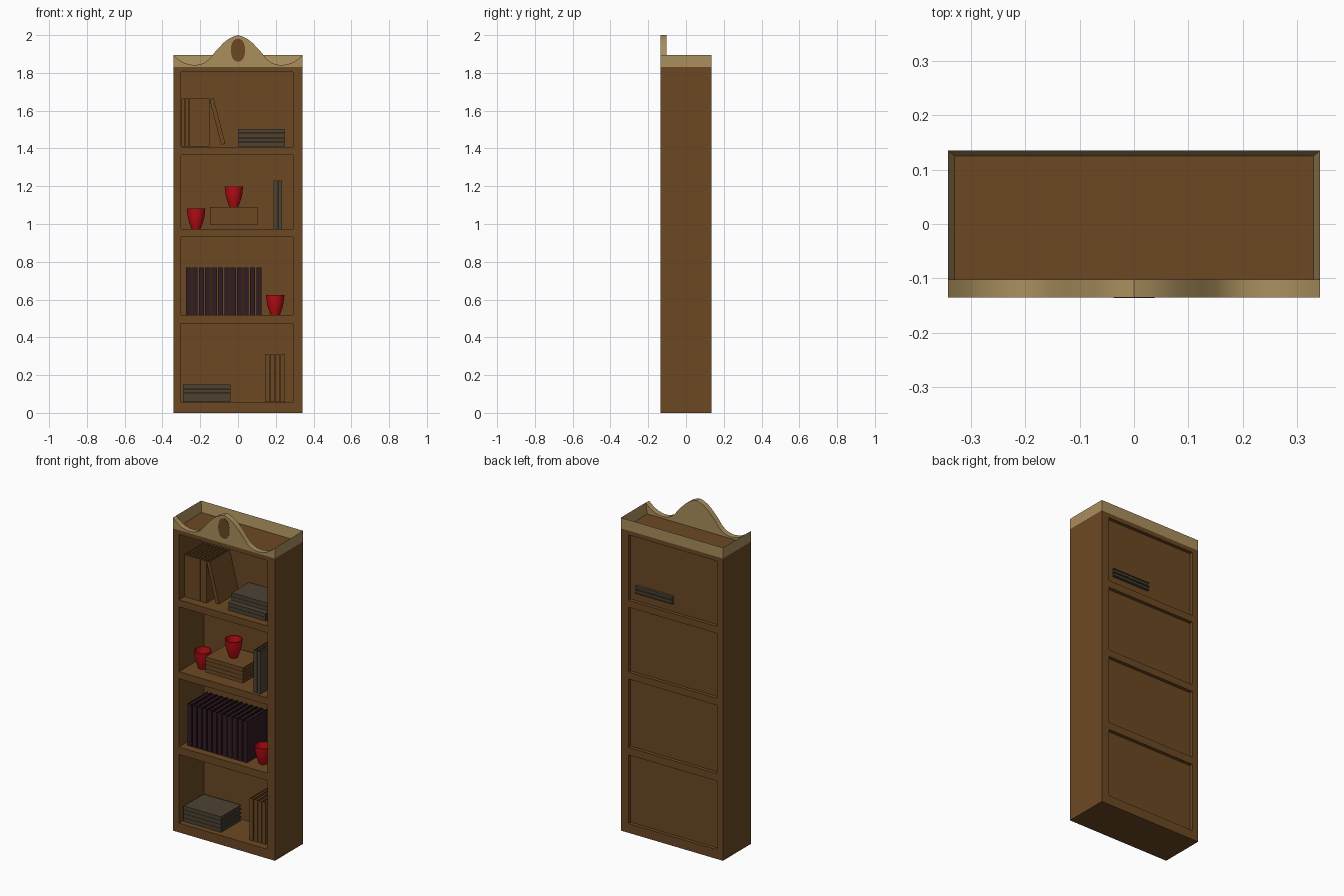
import bpy, bmesh, math
from mathutils import Matrix, Vector

if "Cube" in bpy.data.objects:
    bpy.data.objects.remove(bpy.data.objects["Cube"])


def material(name, rgb):
    m = bpy.data.materials.new(name)
    m.diffuse_color = (*rgb, 1)
    m.use_nodes = True
    m.node_tree.nodes["Principled BSDF"].inputs["Base Color"].default_value = m.diffuse_color
    return m


WOOD = material("brown wood", (0.150, 0.066, 0.017))
TAN = material("pale crown wood", (0.40, 0.275, 0.11))
GREY = material("grey book", (0.075, 0.055, 0.033))
MAROON = material("dark maroon book", (0.030, 0.011, 0.016))
RED = material("red glaze", (0.50, 0.004, 0.007))


def add_box(bm, lo, hi, matrix=Matrix()):
    lo, hi = Vector(lo), Vector(hi)
    size = Matrix.Diagonal((*(hi - lo), 1))
    bmesh.ops.create_cube(bm, size=1, matrix=matrix @ Matrix.Translation((lo + hi) / 2) @ size)


def finish(name, bm, mat, smooth=False):
    bmesh.ops.recalc_face_normals(bm, faces=bm.faces)
    me = bpy.data.meshes.new(name)
    bm.to_mesh(me)
    bm.free()
    me.materials.append(mat)
    ob = bpy.data.objects.new(name, me)
    bpy.context.collection.objects.link(ob)
    if smooth:
        bpy.ops.object.select_all(action='DESELECT')
        ob.select_set(True)
        bpy.context.view_layer.objects.active = ob
        bpy.ops.object.shade_smooth_by_angle(angle=math.radians(35))
    return ob


def extrude_profile(name, pts, y0, y1, mat, smooth=False):
    """Extrude an x-z outline from y0 to y1."""
    bm = bmesh.new()
    face = bm.faces.new([bm.verts.new((x, y0, z)) for x, z in pts])
    out = bmesh.ops.extrude_face_region(bm, geom=[face])
    verts = [v for v in out["geom"] if isinstance(v, bmesh.types.BMVert)]
    bmesh.ops.translate(bm, verts=verts, vec=(0, y1 - y0, 0))
    return finish(name, bm, mat, smooth)


W, D, H = 0.342, 0.135, 1.83       # half width, half depth, carcass height
LEFT, RIGHT = -0.301, 0.292        # opening sides

# Carcass: two sides and five boards
bm = bmesh.new()
add_box(bm, (-W, -D, 0), (LEFT, D, H))
add_box(bm, (RIGHT, -D, 0), (W, D, H))
for z0, z1 in ((0, .056), (.472, .517), (.931, .973), (1.366, 1.408), (1.804, H)):
    add_box(bm, (LEFT, -D, z0), (RIGHT, D, z1))
finish("carcass", bm, WOOD)

# Recessed back panel
bm = bmesh.new()
add_box(bm, (LEFT, .104, .03), (RIGHT, .114, 1.82))
finish("back_panel", bm, WOOD)

# Crown front board with ogee top edge, mirrored about x = 0
half = [(W, 1.894), (.32, 1.875), (.30, 1.861), (.28, 1.851), (.255, 1.844), (.228, 1.841),
        (.20, 1.845), (.175, 1.855), (.15, 1.875), (.125, 1.907), (.10, 1.935),
        (.075, 1.960), (.05, 1.980), (.025, 1.992)]
outline = ([(-W, H)] + [(-x, z) for x, z in half] + [(0, 2.0)]
           + half[::-1] + [(W, H)])
extrude_profile("crown_front", outline, -D, -.102, TAN, True)

# Leaf-shaped medallion
leaf = []
for s in (1, -1):
    for i in range(10):
        t = i / 10
        leaf.append((s * .038 * math.sin(math.pi * t) ** .85, 1.92 + s * .061 * math.cos(math.pi * t)))
extrude_profile("crown_medallion", leaf, -D - .001, -D + .004, WOOD)

# Crown rim: wedge section swept around the sides and back
bm = bmesh.new()
rings = []
for sx, y in ((-1, -.11), (-1, D), (1, D), (1, -.11)):
    inner_y = y - .010 if y > 0 else y
    rings.append([bm.verts.new(p) for p in ((sx * W, y, H), (sx * W, y, 1.895),
                                            (sx * (W - .012), inner_y, H))])
for a, b in zip(rings, rings[1:]):
    for i in range(3):
        j = (i + 1) % 3
        bm.faces.new((a[i], a[j], b[j], b[i]))
bm.faces.new(rings[0])
bm.faces.new(rings[-1])
finish("crown_rim", bm, TAN)


def add_book(bm, centre, t, h=.25, d=.19, angle=0):
    """Spine faces the front; centre is the middle of the book."""
    m = Matrix.Translation(centre) @ Matrix.Rotation(math.radians(angle), 4, 'Y')
    c, i = .0035, .006
    add_box(bm, (-t / 2, -d / 2, -h / 2), (-t / 2 + c, d / 2, h / 2), m)
    add_box(bm, (t / 2 - c, -d / 2, -h / 2), (t / 2, d / 2, h / 2), m)
    add_box(bm, (-t / 2 + c, -d / 2, -h / 2), (t / 2 - c, -d / 2 + c, h / 2), m)
    add_box(bm, (-t / 2 + c, -d / 2 + c, -h / 2 + i), (t / 2 - c, d / 2 - i, h / 2 - i), m)


def book_row(name, x0, z0, z1, n, pitch, t, front, mat, d=.19):
    bm = bmesh.new()
    for k in range(n):
        add_book(bm, (x0 + pitch * k + t / 2, front + d / 2, (z0 + z1) / 2), t, z1 - z0, d)
    return finish(name, bm, mat)


def book_stack(name, x0, x1, z0, mat, front, shift=0):
    """Four flat books; the upper two may sit further back by shift."""
    bm = bmesh.new()
    for k in range(4):
        y = front + .095 + (shift if k > 1 else 0)
        add_book(bm, ((x0 + x1) / 2, y, z0 + .0238 * (k + .5)), .0225, x1 - x0, angle=90)
    return finish(name, bm, mat)


# Top shelf
book_row("top_shelf_books", -.300, 1.409, 1.664, 7, .0214, .0205, -.085, WOOD)
bm = bmesh.new()
add_book(bm, (-.109, .01, 1.543), .022, .25, .19, -14.5)
finish("leaning_book", bm, WOOD)
book_stack("top_shelf_stack", 0, .25, 1.409, GREY, -.092, .032)

# Second shelf
book_stack("second_shelf_stack", -.148, .102, .995, WOOD, -.098)
book_row("second_shelf_books", .188, .974, 1.23, 2, .0245, .0215, -.118, GREY)

# Third shelf
book_row("third_shelf_books", -.275, .518, .77, 12, .0338, .0275, -.092, MAROON)

# Bottom shelf
book_stack("bottom_shelf_stack", -.29, -.04, .057, GREY, -.105)
book_row("bottom_shelf_books", .143, .057, .31, 4, .0275, .0235, -.092, WOOD)


# Lathed, hollow cups
def cup(name, loc):
    prof = [(0, 0), (.024, 0), (.031, .02), (.039, .043), (.045, .070), (.049, .108),
            (.044, .108), (.040, .070), (.033, .040), (.022, .015), (0, .012)]
    bm = bmesh.new()
    vs = [bm.verts.new((r, 0, z)) for r, z in prof]
    es = [bm.edges.new(p) for p in zip(vs, vs[1:])]
    bmesh.ops.spin(bm, geom=vs + es, cent=(0, 0, 0), axis=(0, 0, 1),
                   angle=math.tau, steps=32, use_duplicate=False)
    bmesh.ops.remove_doubles(bm, verts=bm.verts, dist=1e-5)
    finish(name, bm, RED, True).location = loc


cup("cup_left", (-.222, -.02, .973))
cup("cup_on_stack", (-.022, -.01, 1.091))
cup("cup_right", (.197, -.04, .517))
